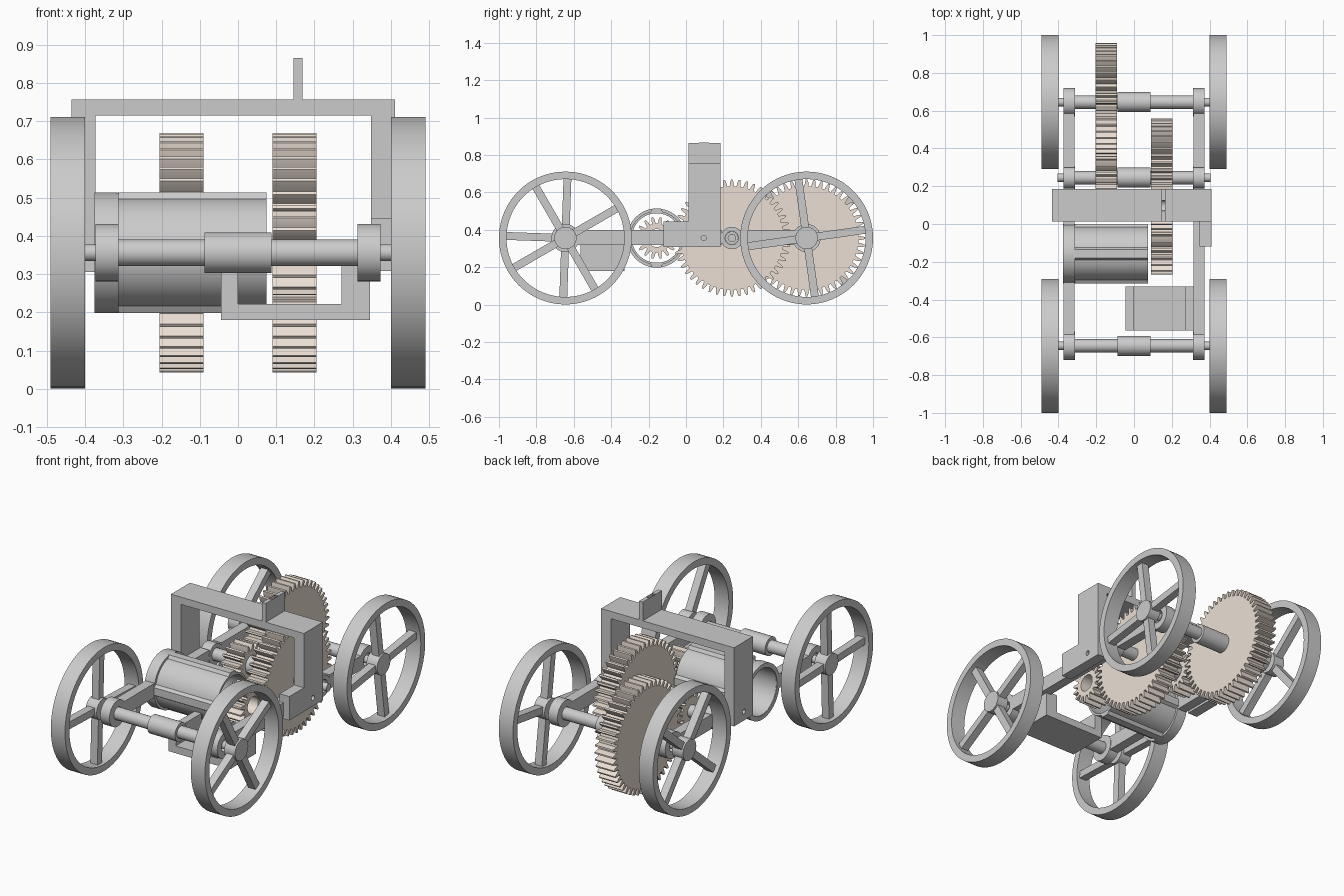
import bpy, bmesh
from math import sin, cos, pi, radians

if "Cube" in bpy.data.objects:
    bpy.data.objects.remove(bpy.data.objects["Cube"])

beige = bpy.data.materials.new("gear_beige")
beige.diffuse_color = (0.83, 0.74, 0.66, 1)
beige.use_nodes = True
beige.node_tree.nodes["Principled BSDF"].inputs["Base Color"].default_value = beige.diffuse_color
WZ, AXY, MIDY, MOTY = 0.356, 0.645, 0.245, -0.157


def finish(name, bm, mat=None):
    bmesh.ops.recalc_face_normals(bm, faces=bm.faces)
    me = bpy.data.meshes.new(name)
    bm.to_mesh(me)
    bm.free()
    ob = bpy.data.objects.new(name, me)
    bpy.context.collection.objects.link(ob)
    if mat:
        me.materials.append(mat)
    return ob


def solid(bm, pts, x0, x1):
    """Extrude a closed (y, z) outline along x."""
    a = [bm.verts.new((x0, y, z)) for y, z in pts]
    b = [bm.verts.new((x1, y, z)) for y, z in pts]
    bm.faces.new(a)
    bm.faces.new(b)
    for i in range(len(a)):
        j = (i + 1) % len(a)
        bm.faces.new((a[i], a[j], b[j], b[i]))


def tube(bm, outer, inner, x0, x1):
    """Hollow extrusion between two outlines with equal point counts."""
    r = [[bm.verts.new((x, y, z)) for y, z in p]
         for p, x in ((outer, x0), (outer, x1), (inner, x1), (inner, x0))]
    n = len(outer)
    for k in range(4):
        p, q = r[k], r[(k + 1) % 4]
        for i in range(n):
            j = (i + 1) % n
            bm.faces.new((p[i], p[j], q[j], q[i]))


def circle(cy, r, n=48, cz=WZ):
    return [(cy + r * cos(2 * pi * i / n), cz + r * sin(2 * pi * i / n)) for i in range(n)]


def rect(y0, y1, z0, z1):
    return [(y0, z0), (y1, z0), (y1, z1), (y0, z1)]


def box(bm, x0, x1, y0, y1, z0, z1):
    solid(bm, rect(y0, y1, z0, z1), x0, x1)


# Spoked wheels
def wheel(name, side, cy, ang):
    bm = bmesh.new()
    xa, xb = side * 0.40, side * 0.49
    tube(bm, circle(cy, 0.355, 80), circle(cy, 0.315, 80), xa, xb)
    solid(bm, circle(cy, 0.06, 32), side * 0.405, side * 0.475)
    for k in range(4):
        a = radians(ang + 90 * k)
        c, s = cos(a), sin(a)
        pts = [(cy + c * u - s * v, WZ + s * u + c * v)
               for u, v in ((0.03, -0.021), (0.325, -0.021), (0.325, 0.021), (0.03, 0.021))]
        solid(bm, pts, side * 0.42, side * 0.465)
    finish(name, bm)


wheel("wheel_front_right", 1, -AXY, 30)
wheel("wheel_front_left", -1, -AXY, 88)
wheel("wheel_rear_right", 1, AXY, 8)
wheel("wheel_rear_left", -1, AXY, 40)

# Stepped axles and their bearings
for name, cy, rb in (("front", -AXY, 0.075), ("middle", MIDY, 0.06), ("rear", AXY, 0.075)):
    bm = bmesh.new()
    for r, x in ((0.022, 0.405), (0.035, 0.32), (0.053, 0.088)):
        solid(bm, circle(cy, r, 32), -x, x)
    finish(name + "_axle", bm)
    bm = bmesh.new()
    for s in (-1, 1):
        tube(bm, circle(cy, rb, 40), circle(cy, 0.036, 40), s * 0.313, s * 0.372)
    finish(name + "_bearings", bm)


# Gears
def gear(name, cy, r, depth, teeth, x0, x1, hole, phase=0):
    bm = bmesh.new()
    outer, inner = [], []
    for t in range(teeth):
        for f, k in ((-0.32, 1), (-0.22, 0.4), (-0.11, 0), (0.11, 0), (0.22, 0.4), (0.32, 1)):
            a = 2 * pi * (t + f + phase) / teeth
            rr = r - depth * k
            outer.append((cy + rr * cos(a), WZ + rr * sin(a)))
            inner.append((cy + hole * cos(a), WZ + hole * sin(a)))
    tube(bm, outer, inner, x0, x1)
    finish(name, bm, beige)


gear("large_gear_middle", MIDY, 0.313, 0.036, 48, 0.09, 0.205, 0.034)
gear("large_gear_rear", AXY, 0.313, 0.036, 48, -0.205, -0.09, 0.034)
gear("motor_pinion", MOTY, 0.112, 0.034, 16, 0.09, 0.205, 0.048, 0.5)
gear("middle_pinion", MIDY, 0.112, 0.034, 16, -0.205, -0.09, 0.034, 0.5)

# Side rails; the left one is interrupted by the motor ring
bm = bmesh.new()
box(bm, 0.315, 0.372, -0.59, 0.19, 0.318, 0.40)
box(bm, -0.372, -0.315, -0.59, -0.305, 0.318, 0.40)
box(bm, -0.372, -0.315, -0.01, 0.19, 0.318, 0.40)
for s in (-1, 1):
    box(bm, s * 0.315, s * 0.372, 0.30, 0.59, 0.318, 0.40)
finish("side_rails", bm)

# Motor holder: open tube, end ring and four ribs
bm = bmesh.new()
tube(bm, circle(MOTY, 0.144, 64), circle(MOTY, 0.132, 64), -0.372, 0.075)
tube(bm, circle(MOTY, 0.158, 64), circle(MOTY, 0.134, 64), -0.375, -0.313)
for k in range(4):
    c, s = cos(k * pi / 2), sin(k * pi / 2)
    pts = [(MOTY + c * u - s * v, WZ + s * u + c * v)
           for u, v in ((0.137, -0.035), (0.158, -0.022), (0.158, 0.022), (0.137, 0.035))]
    solid(bm, pts, -0.32, 0.075)
finish("motor_holder", bm)

# Battery tray hung from the right rail
bm = bmesh.new()
outline = [(-0.045, 0.18), (0.345, 0.18), (0.345, 0.33), (0.27, 0.33), (0.27, 0.222),
           (0.0, 0.222), (0.0, 0.32), (-0.045, 0.32)]
a = [bm.verts.new((x, -0.565, z)) for x, z in outline]
f = bm.faces.new(a)
ext = bmesh.ops.extrude_face_region(bm, geom=[f], use_keep_orig=True)
bmesh.ops.translate(bm, vec=(0, 0.235, 0),
                    verts=[v for v in ext["geom"] if isinstance(v, bmesh.types.BMVert)])
finish("battery_tray", bm)

# Tower: top beam, left leg, right leg with foot
bm = bmesh.new()
box(bm, -0.435, 0.41, 0.013, 0.185, 0.715, 0.757)
finish("tower_beam", bm)
bm = bmesh.new()
solid(bm, rect(0.013, 0.185, 0.305, 0.72), -0.435, -0.373)
left = finish("tower_left_leg", bm)
bm = bmesh.new()
solid(bm, [(-0.12, 0.308), (0.185, 0.308), (0.185, 0.72), (0.013, 0.72),
           (0.013, 0.445), (-0.12, 0.445)], 0.348, 0.41)
right = finish("tower_right_leg", bm)

# Small pin hole through both legs
bm = bmesh.new()
solid(bm, circle(0.095, 0.014, 20), -0.5, 0.5)
cutter = finish("pin_hole_cutter", bm)
cutter.hide_render = True
cutter.hide_viewport = True
for ob in (left, right):
    m = ob.modifiers.new("pin_hole", 'BOOLEAN')
    m.operation, m.object = 'DIFFERENCE', cutter
    m.solver = 'EXACT'

# String post with a notched top
bm = bmesh.new()
notch = [(0.097 + 0.031 * cos(a), 0.85 + 0.031 * sin(a))
         for a in [radians(150 + 240 * i / 14) for i in range(15)]]
solid(bm, [(0.013, 0.75), (0.013, 0.865), (0.07, 0.865)] + notch
      + [(0.124, 0.865), (0.185, 0.865), (0.185, 0.75)], 0.145, 0.168)
finish("string_post", bm)

# Smooth the round parts, keep edges crisp
for ob in bpy.data.objects:
    ob.select_set(ob is not cutter)
bpy.context.view_layer.objects.active = left
bpy.ops.object.shade_smooth_by_angle(angle=radians(25))
